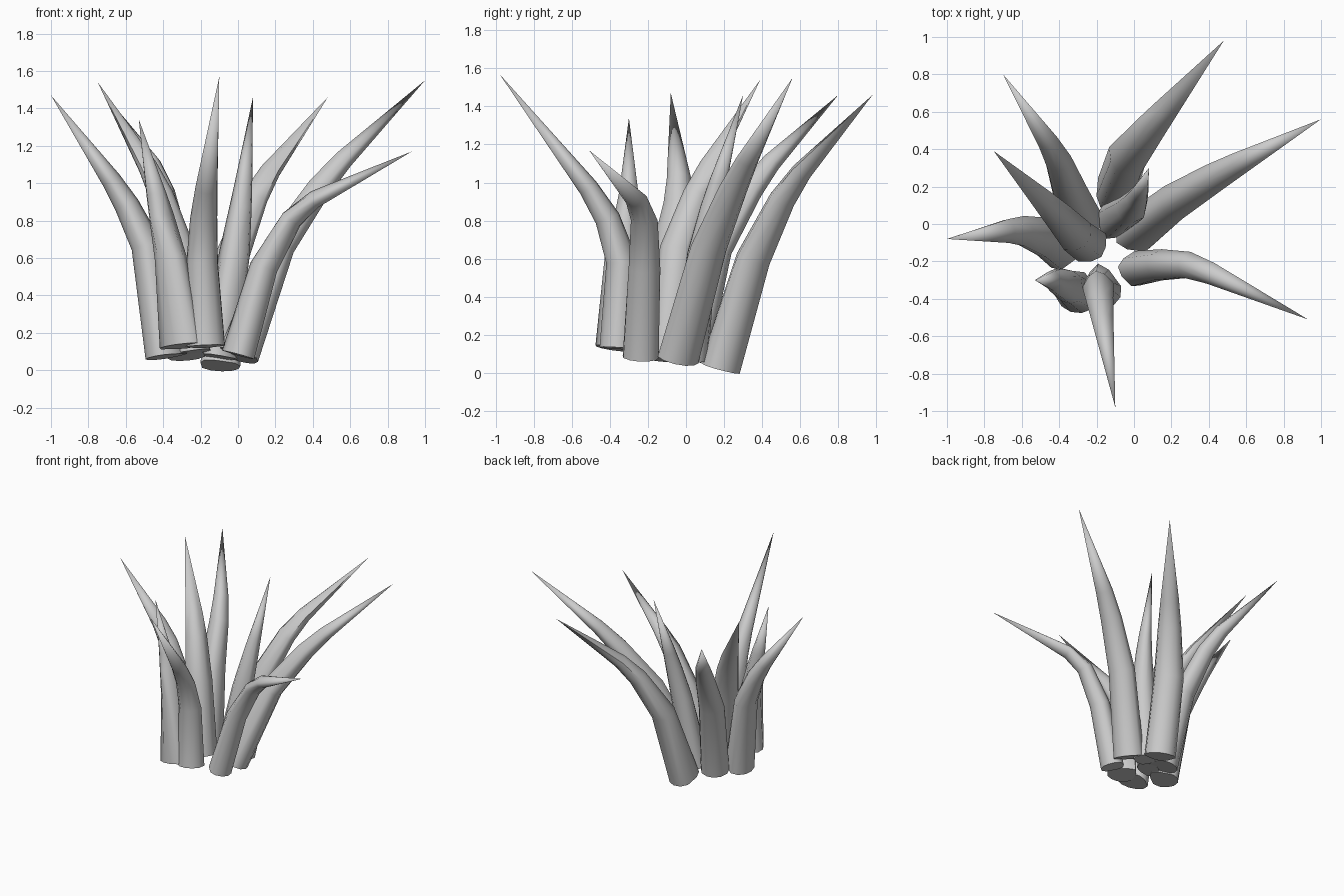
import bpy, bmesh, math
from mathutils import Vector

if "Cube" in bpy.data.objects:
    bpy.data.objects.remove(bpy.data.objects["Cube"])

# leaf cross-section: rounded back (outward > 0) and blunt ridge inside (< 0)
SECTION = [(-1, -0.15), (-0.9, 0.4), (-0.5, 0.85), (0, 1), (0.5, 0.85),
           (0.9, 0.4), (1, -0.15), (0.5, -0.75), (0, -1), (-0.5, -0.75)]


def soften(values, tip):
    """Split the bend ring in two so the leaf curves more gently."""
    base, mid, bend = values
    return [base, mid, bend + (mid - bend) * 0.2, bend + (tip - bend) * 0.15]


def leaf(name, path, widths, outer, inner, base_out=None):
    """Sweep the section along base, middle, bend; finish in a point."""
    raw = [Vector(p) for p in path]
    pts = soften(raw[:3], raw[3]) + [raw[3]]
    widths, outer, inner = (soften(v, 0) for v in (widths, outer, inner))
    tip_dir = pts[-1] - pts[1]
    tip_dir.z = 0
    tip_dir.normalize()
    base_dir = Vector(base_out).normalized() if base_out else tip_dir
    bm = bmesh.new()
    rings = []
    for i in range(len(pts) - 1):
        tangent = (pts[i + 1] - pts[max(i - 1, 0)]).normalized()
        out = base_dir.lerp(tip_dir, min(i / 2, 1))
        out = (out - tangent * out.dot(tangent)).normalized()
        side = tangent.cross(out)
        rings.append([bm.verts.new(pts[i] + side * s * widths[i] / 2
                                   + out * o * (outer[i] if o > 0 else inner[i]))
                      for s, o in SECTION])
    tip = bm.verts.new(pts[-1])
    n = len(SECTION)
    for a, b in zip(rings, rings[1:]):
        for k in range(n):
            bm.faces.new((a[k], a[(k + 1) % n], b[(k + 1) % n], b[k]))
    for k in range(n):
        bm.faces.new((rings[-1][k], rings[-1][(k + 1) % n], tip))
    bm.faces.new(rings[0][::-1])
    bmesh.ops.recalc_face_normals(bm, faces=bm.faces)
    me = bpy.data.meshes.new(name)
    bm.to_mesh(me)
    bm.free()
    ob = bpy.data.objects.new(name, me)
    bpy.context.collection.objects.link(ob)
    bpy.ops.object.select_all(action='DESELECT')
    ob.select_set(True)
    bpy.context.view_layer.objects.active = ob
    bpy.ops.object.shade_smooth_by_angle(angle=math.radians(60))


W = (0.23, 0.21, 0.15)
OUT = (0.085, 0.08, 0.065)
IN = (0.14, 0.09, 0.06)

# leaves around the clump: base, middle, bend, tip
leaf("left_leaf", [(-0.41, -0.13, 0.07), (-0.49, -0.07, 0.66), (-0.62, -0.03, 0.94),
                   (-1.0, -0.08, 1.47)], W, OUT, IN)
leaf("back_left_leaf", [(-0.28, 0.03, 0.07), (-0.34, 0.16, 0.65), (-0.42, 0.38, 1.04),
                        (-0.70, 0.80, 1.46)], (0.21, 0.19, 0.13), OUT, IN)
leaf("inner_left_leaf", [(-0.23, -0.12, 0.10), (-0.31, -0.06, 0.65), (-0.43, 0.07, 1.01),
                         (-0.75, 0.39, 1.54)], (0.21, 0.2, 0.15), OUT, (0.08, 0.08, 0.055))
leaf("front_left_leaf", [(-0.31, -0.39, 0.13), (-0.36, -0.33, 0.60), (-0.42, -0.30, 0.88),
                         (-0.53, -0.30, 1.34)], (0.23, 0.21, 0.12), OUT, IN, (-0.3, -0.9, 0))
leaf("front_leaf", [(-0.17, -0.37, 0.13), (-0.19, -0.34, 0.58), (-0.18, -0.43, 0.87),
                    (-0.10, -0.98, 1.57)], (0.21, 0.17, 0.14), OUT, (0.16, 0.09, 0.06))
leaf("inner_back_leaf", [(-0.10, 0.03, 0.07), (-0.02, 0.08, 0.62), (0.02, 0.14, 0.93),
                         (0.08, 0.30, 1.46)], (0.2, 0.17, 0.11), OUT, (0.12, 0.08, 0.05))
leaf("back_leaf", [(-0.09, 0.19, 0.02), (-0.04, 0.35, 0.60), (0.11, 0.54, 0.99),
                   (0.48, 0.98, 1.46)], (0.23, 0.22, 0.16), (0.09, 0.09, 0.065), IN)
leaf("right_leaf", [(0.02, -0.04, 0.07), (0.22, 0.12, 0.66), (0.48, 0.28, 1.05),
                    (1.0, 0.56, 1.55)], (0.23, 0.2, 0.15), OUT, IN)
leaf("front_right_leaf", [(0.01, -0.24, 0.08), (0.14, -0.22, 0.55), (0.32, -0.22, 0.87),
                          (0.93, -0.51, 1.17)], (0.19, 0.17, 0.14),
     (0.08, 0.075, 0.055), (0.1, 0.08, 0.055), (1, -0.1, 0))
